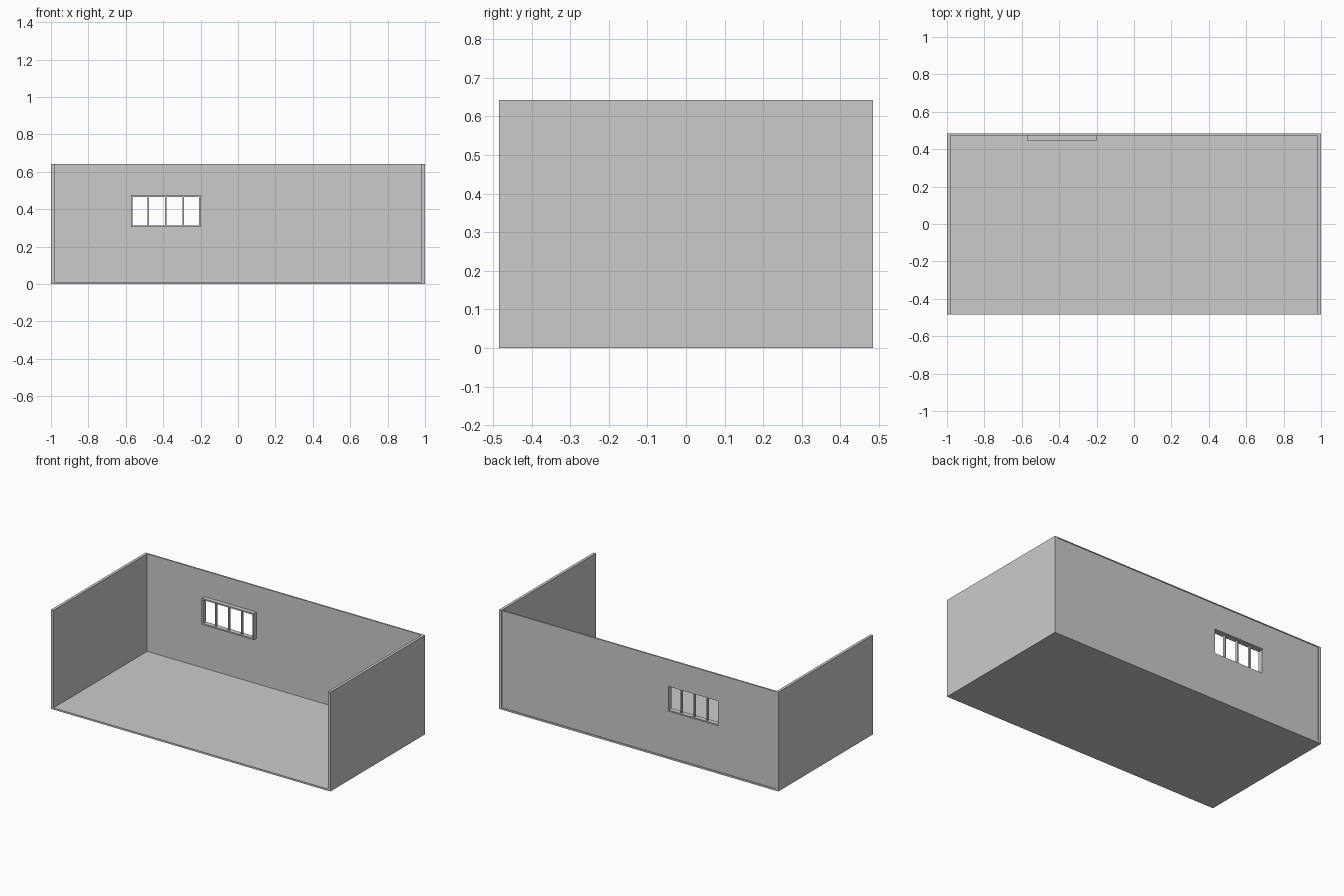
import bpy

if "Cube" in bpy.data.objects:
    bpy.data.objects.remove(bpy.data.objects["Cube"])

W, D, H = 1.0, 0.484, 0.642      # half width, half depth, height
SIDE, BACK, FLOOR = 0.018, 0.010, 0.011


def box(name, x0, x1, y0, y1, z0, z1):
    bpy.ops.mesh.primitive_cube_add(size=1, location=((x0 + x1) / 2, (y0 + y1) / 2, (z0 + z1) / 2))
    ob = bpy.context.object
    ob.name = name
    ob.scale = (x1 - x0, y1 - y0, z1 - z0)
    bpy.ops.object.transform_apply(location=False, rotation=False, scale=True)
    return ob


# Floor and side walls
box("floor", -W + SIDE, W - SIDE, -D, D, 0, FLOOR)
box("left_wall", -W, -W + SIDE, -D, D, 0, H)
box("right_wall", W - SIDE, W, -D, D, 0, H)

# Back wall, slightly recessed between floor, sides and a thin top lip
wall = box("back_wall", -W + SIDE, W - SIDE, D - BACK, D - 0.004, FLOOR, H)
box("back_wall_top_lip", -W + SIDE, W - SIDE, D - 0.004, D, H - 0.005, H)

# Window opening
X0, X1, Z0, Z1 = -0.572, -0.200, 0.304, 0.475
T = 0.009
cutter = box("window_cutter", X0 + 0.003, X1 - 0.003, D - 0.1, D + 0.1, Z0 + 0.003, Z1 - 0.003)
mod = wall.modifiers.new("window_hole", "BOOLEAN")
mod.operation, mod.solver, mod.object = "DIFFERENCE", "EXACT", cutter
bpy.context.view_layer.objects.active = wall
bpy.ops.object.modifier_apply(modifier=mod.name)
bpy.data.objects.remove(cutter)

# Window frame projecting into the room
Y0, Y1 = 0.446, D - BACK + 0.003
box("window_sill", X0, X1, Y0, Y1, Z0, Z0 + T)
box("window_head", X0, X1, Y0, Y1, Z1 - T, Z1)
box("window_left_jamb", X0, X0 + T, Y0, Y1, Z0 + T, Z1 - T)
box("window_right_jamb", X1 - T, X1, Y0, Y1, Z0 + T, Z1 - T)

# Three mullions making four panes
for i in range(1, 4):
    x = X0 + (X1 - X0) * i / 4
    box(f"mullion_{i}", x - 0.004, x + 0.004, Y0 + 0.008, Y1 - 0.006, Z0 + T, Z1 - T)
